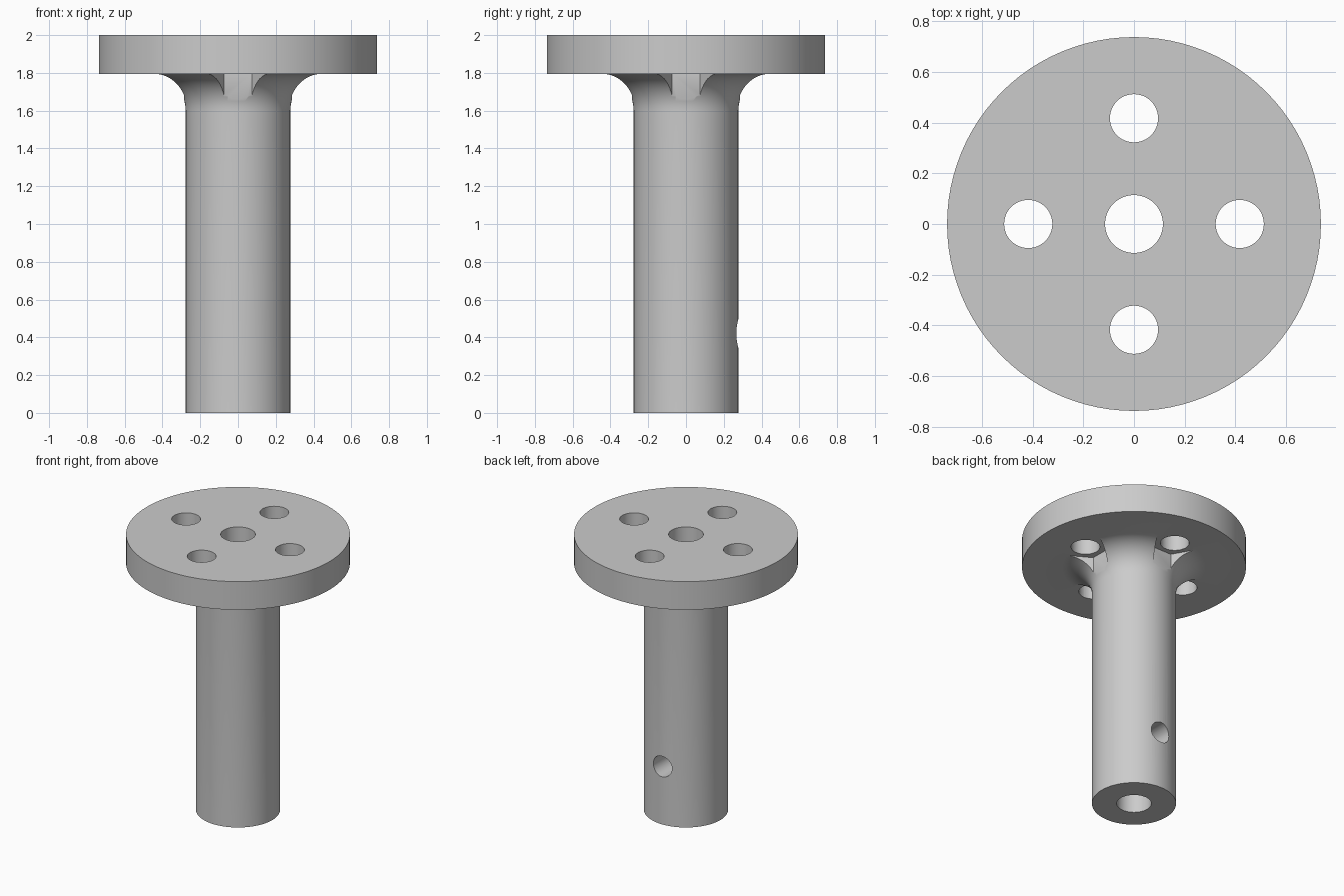
import bpy, bmesh, math
from mathutils import Matrix, Vector

cube = bpy.data.objects.get("Cube")
if cube:
    bpy.data.objects.remove(cube, do_unlink=True)

SEG = 96
SHAFT_R, FLANGE_R, BORE_R = 0.277, 0.737, 0.114
FLANGE_Z, TOP_Z, FILLET = 1.795, 2.0, 0.195
BOLT_DIST, BOLT_R = 0.417, 0.095
NUT_R = 0.15

steel = bpy.data.materials.new("plain grey")
steel.use_nodes = True
grey = (0.6, 0.6, 0.6, 1)
steel.diffuse_color = grey
steel.node_tree.nodes["Principled BSDF"].inputs["Base Color"].default_value = grey


def link(name, bm):
    mesh = bpy.data.meshes.new(name)
    bmesh.ops.recalc_face_normals(bm, faces=bm.faces)
    bm.to_mesh(mesh)
    bm.free()
    mesh.materials.append(steel)
    obj = bpy.data.objects.new(name, mesh)
    bpy.context.collection.objects.link(obj)
    return obj


def lathe(name, profile):
    """Revolve a closed (radius, height) profile around z."""
    bm = bmesh.new()
    rings = []
    for i in range(SEG):
        a = 2 * math.pi * i / SEG
        rings.append([bm.verts.new((r * math.cos(a), r * math.sin(a), z)) for r, z in profile])
    n = len(profile)
    for i in range(SEG):
        a, b = rings[i], rings[(i + 1) % SEG]
        for j in range(n):
            k = (j + 1) % n
            bm.faces.new((a[j], b[j], b[k], a[k]))
    return link(name, bm)


def cut(target, name, sides, radius, depth, matrix):
    """Subtract a prism from the target and discard the cutter."""
    bm = bmesh.new()
    bmesh.ops.create_cone(bm, cap_ends=True, segments=sides, radius1=radius,
                          radius2=radius, depth=depth, matrix=matrix)
    cutter = link(name, bm)
    cutter.hide_render = True
    mod = target.modifiers.new(name, 'BOOLEAN')
    mod.operation = 'DIFFERENCE'
    mod.solver = 'EXACT'
    mod.object = cutter
    bpy.ops.object.modifier_apply(modifier=name)
    bpy.data.objects.remove(cutter, do_unlink=True)


# Shaft, fillet and flange as one turned part with a through bore
profile = [(BORE_R, 0), (SHAFT_R, 0)]
for i in range(13):
    a = math.pi / 2 * i / 12
    profile.append((SHAFT_R + FILLET * (1 - math.cos(a)),
                    FLANGE_Z - FILLET * (1 - math.sin(a))))
profile += [(FLANGE_R, FLANGE_Z), (FLANGE_R, TOP_Z), (BORE_R, TOP_Z)]
body = lathe("flanged_shaft", profile)
bpy.context.view_layer.objects.active = body
body.select_set(True)

# Four bolt holes, each with a hexagonal nut clearance cut through the fillet
for i in range(4):
    turn = Matrix.Rotation(i * math.pi / 2, 4, 'Z')
    pos = turn @ Vector((BOLT_DIST, 0, 0))
    flat_in = turn @ Matrix.Rotation(math.pi / 2, 4, 'Z')
    # vertices of the prism start on the tangential axis, so a flat faces the shaft
    hex_top = Matrix.Translation(pos + Vector((0, 0, FLANGE_Z - 0.15)))
    hexagon = bmesh.new()
    bmesh.ops.create_cone(hexagon, segments=6, radius1=1, radius2=1, depth=1)
    first = max(hexagon.verts, key=lambda v: v.co.x).co
    spin = 0 if abs(first.y) < 0.01 else math.pi / 6
    hexagon.free()
    cut(body, "nut_clearance", 6, NUT_R, 0.3,
        hex_top @ flat_in @ Matrix.Rotation(spin, 4, 'Z'))
    cut(body, "bolt_hole", 48, BOLT_R, 0.6, Matrix.Translation(pos + Vector((0, 0, TOP_Z))))

# Set screw hole through the back wall into the bore
cut(body, "set_screw_hole", 48, 0.075, 0.4,
    Matrix.Translation((0, 0.25, 0.42)) @ Matrix.Rotation(math.pi / 2, 4, 'X'))

bpy.ops.object.shade_smooth_by_angle(angle=math.radians(30))
